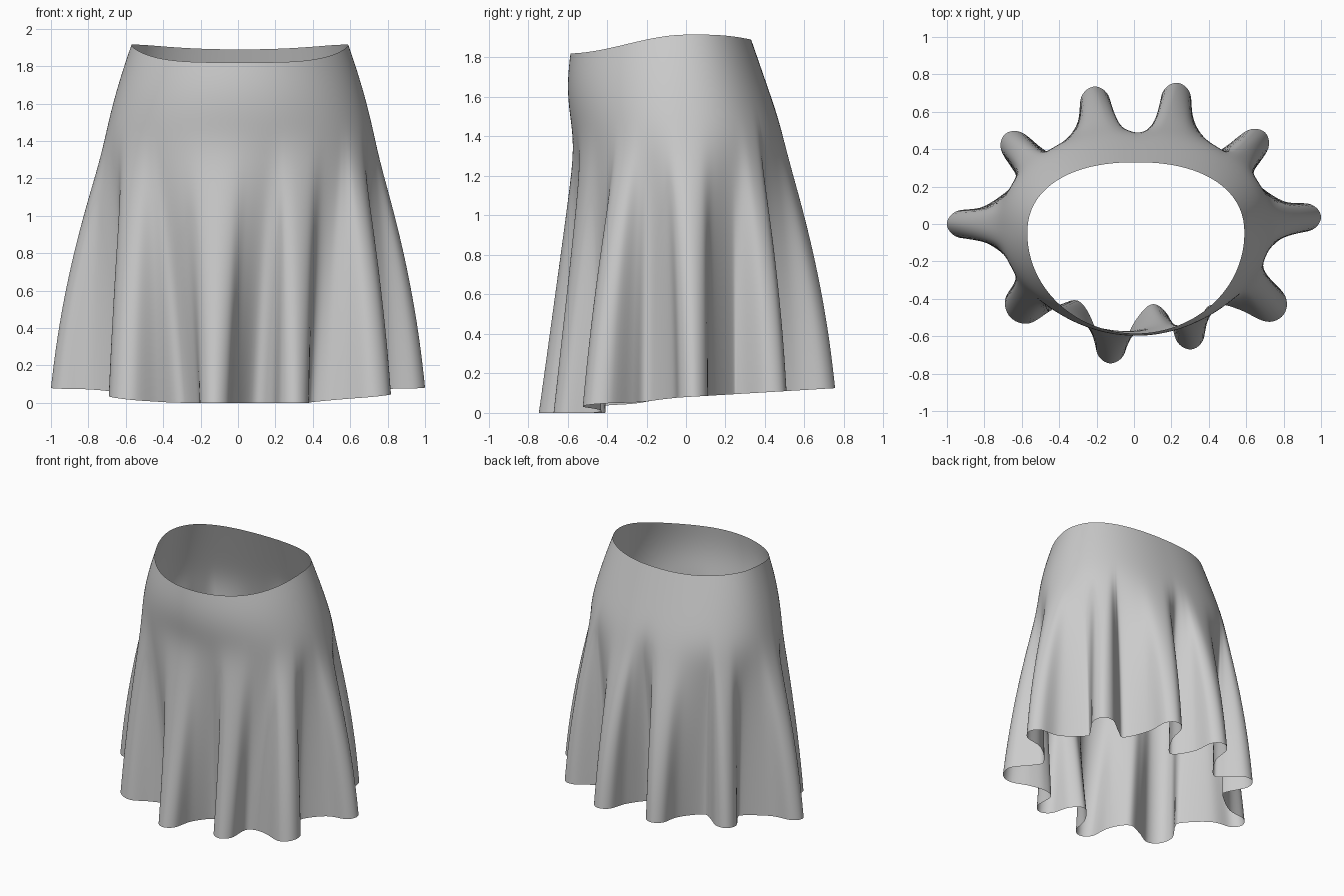
import bpy, bmesh, math

if "Cube" in bpy.data.objects:
    bpy.data.objects.remove(bpy.data.objects["Cube"])

HIP, ROWS_TOP, ROWS_FOLD, STEPS, SOFTEN = 1.4, 14, 36, 6, 14

# Hem folds, anticlockwise from the left side: tip x, tip y, half width, next valley x, y
FOLDS = [
    (1.0, .04, .085, .64, .23), (.7, .49, .09, .41, .38),
    (.23, .755, .09, .01, .41), (-.21, .735, .09, -.41, .38),
    (-.69, .48, .09, -.64, .21), (-1.0, 0, .085, -.63, -.21),
    (-.66, -.5, .115, -.3, -.41), (-.13, -.745, .09, .09, -.43),
    (.31, -.67, .09, .46, -.43), (.8, -.485, .105, .67, -.19),
]


def clamp(t):
    return max(0.0, min(1.0, t))


def smooth(t):
    t = clamp(t)
    return t * t * (3 - 2 * t)


def body_angle(p):
    return math.atan2(p[1] * (.75 if p[1] < 0 else 1), p[0])


def hem_controls():
    """Each rounded fold becomes five points plus the valley after it."""
    pts = []
    for i, (tx, ty, w, vx, vy) in enumerate(FOLDS):
        px, py = FOLDS[i - 1][3:]
        dx, dy = tx - (px + vx) / 2, ty - (py + vy) / 2
        n = math.hypot(dx, dy)
        dx, dy = dx / n, dy / n
        for back, side in ((.2, -1.12), (.05, -.8), (0, 0), (.05, .8), (.2, 1.12)):
            pts.append((tx - dx * back - dy * side * w, ty - dy * back + dx * side * w))
        pts.append((vx, vy))
    # body angle: even steps between each fold tip and valley
    out = []
    for i, p in enumerate(pts):
        k = i - (i + 1) % 3
        a0, b0 = body_angle(pts[k]), body_angle(pts[(k + 3) % len(pts)])
        d = (b0 - a0 + math.pi) % (2 * math.pi) - math.pi
        ang = a0 + d * (i - k) / 3
        out.append((*p, math.cos(ang), math.sin(ang)))
    return out


def closed_spline(ctrl, steps):
    n, out = len(ctrl), []
    for i in range(n):
        q = [ctrl[(i + j) % n] for j in (-1, 0, 1, 2)]
        for s in range(steps):
            t = s / steps
            out.append([b + .5 * t * (c - a + t * (2 * a - 5 * b + 4 * c - d
                        + t * (3 * (b - c) + d - a))) for a, b, c, d in zip(*q)])
    return out


def body(c, s, v):
    """Body cross-section: v = 0 at the waist, 1 at the hip."""
    rx = .58 + .145 * (1.3 * v - .3 * v * v)
    cy = -.05 + .02 * v
    if s > 0:
        ry, e = .33 + .17 * v - cy, 2.25
    else:
        ry, e = .585 + .1 * v * (1 - v) - .02 * v + cy, 2.0
    r = (abs(c / rx) ** e + abs(s / ry) ** e) ** (-1 / e)
    return .01 + c * r, cy + s * r


def column(hx, hy, c, s):
    """Points down the cloth from waist to hem."""
    n = math.hypot(c, s)
    c, s = c / n, s / n
    wy = body(c, s, 0)[1]
    top = 1.82 + .095 * smooth((wy + .6) / .6) - .025 * clamp((wy - .1) / .23) ** 2
    pts = []
    for r in range(ROWS_TOP):
        v = r / ROWS_TOP
        pts.append((*body(c, s, v), top + (HIP - top) * v))
    bx, by = body(c, s, 1)
    hem = max(0, .08 + .06 * hy - .07 * max(0, 1 - hx * hx) ** 2 * clamp(-hy / .43))
    bow = .55 * smooth((s + .9) / .7)
    for r in range(ROWS_FOLD + 1):
        t = r / ROWS_FOLD
        u = t * t / (t + .04) * 1.04
        w = u * (1 + bow - bow * u)
        pts.append((bx + (hx - bx) * w, by + (hy - by) * w, HIP + (hem - HIP) * t))
    # relax the cloth so the hip flows into the folds
    for _ in range(SOFTEN):
        inner = [[(a + 2 * b + d) / 4 for a, b, d in zip(*trio)]
                 for trio in zip(pts, pts[1:], pts[2:])]
        pts = [pts[0], *inner, pts[-1]]
    return pts


# Skirt: one open sheet of cloth
bm = bmesh.new()
cols = [[bm.verts.new(p) for p in column(*q)] for q in closed_spline(hem_controls(), STEPS)]
for i, a in enumerate(cols):
    b = cols[(i + 1) % len(cols)]
    for r in range(len(a) - 1):
        bm.faces.new((a[r], a[r + 1], b[r + 1], b[r])).smooth = True
mesh = bpy.data.meshes.new("skirt")
bm.to_mesh(mesh)
bm.free()
skirt = bpy.data.objects.new("skirt", mesh)
bpy.context.collection.objects.link(skirt)

# Cloth colour
grey = bpy.data.materials.new("grey cloth")
grey.use_nodes = True
colour = (.6, .6, .6, 1)
grey.diffuse_color = colour
grey.node_tree.nodes["Principled BSDF"].inputs["Base Color"].default_value = colour
mesh.materials.append(grey)
